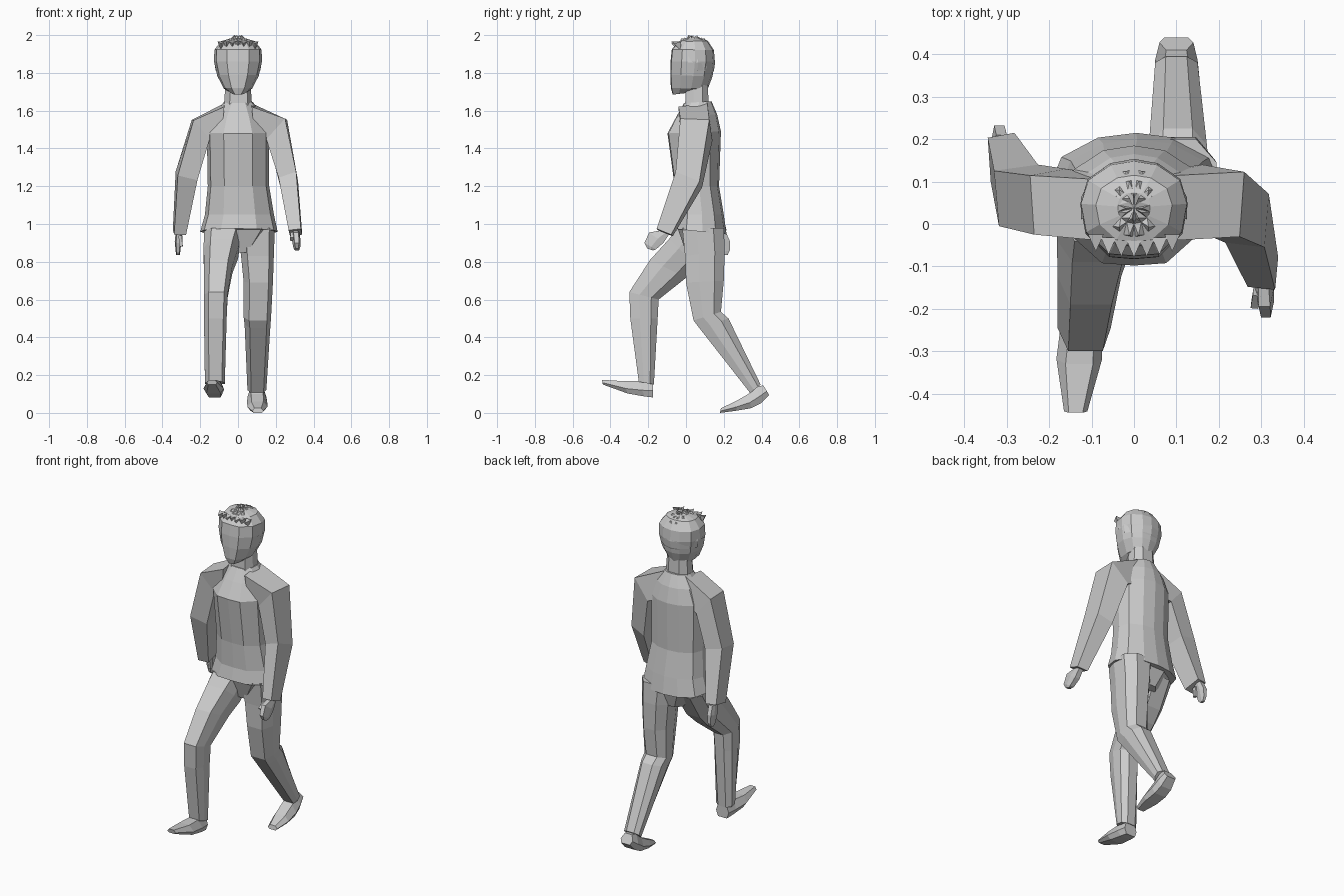
import bpy, bmesh, math
from mathutils import Vector

grey = bpy.data.materials.new("plain grey")
grey.diffuse_color = (0.6, 0.6, 0.6, 1)

# Cross-sections in unit (u, v): u runs across x, v from the first edge to the second
BOX = [(0, .08), (.9, 0), (1, .9), (.1, 1)]
OCT = [(.2, 0), (.85, 0), (1, .35), (1, .75), (.75, 1), (.25, 1), (0, .75), (0, .35)]
HEX = [(.2, 0), (.8, 0), (1, .6), (.85, 1), (.15, 1), (0, .6)]
BODY = [(.27, .02), (.5, 0), (.73, .02), (.95, .25), (1, .55), (.93, .8), (.72, .96),
        (.5, 1), (.28, .96), (.07, .8), (0, .55), (.05, .25)]


def finish(name, bm):
    bmesh.ops.recalc_face_normals(bm, faces=bm.faces)
    me = bpy.data.meshes.new(name)
    bm.to_mesh(me)
    bm.free()
    me.materials.append(grey)
    ob = bpy.data.objects.new(name, me)
    bpy.context.collection.objects.link(ob)
    return ob


def loft(name, section, rings):
    """Each ring: x0, x1, rise of the x1 side, (y, z) of first edge, (y, z) of second edge."""
    bm = bmesh.new()
    rows = []
    for x0, x1, rise, a, b in rings:
        rows.append([bm.verts.new((x0 + (x1 - x0) * u, a[0] + (b[0] - a[0]) * v,
                                   a[1] + (b[1] - a[1]) * v + rise * u)) for u, v in section])
    n = len(section)
    for r, s in zip(rows, rows[1:]):
        for i in range(n):
            j = (i + 1) % n
            bm.faces.new((r[i], r[j], s[j], s[i]))
    bm.faces.new(rows[0])
    bm.faces.new(rows[-1])
    return finish(name, bm)


# Jacket with flared hem
loft("jacket", BODY, [
    (-.20, .21, 0, (-.07, .975), (.215, .945)),
    (-.175, .19, 0, (-.055, 1.05), (.20, 1.05)),
    (-.16, .165, 0, (-.06, 1.2), (.175, 1.2)),
    (-.165, .165, 0, (-.098, 1.48), (.185, 1.49)),
    (-.125, .125, 0, (-.05, 1.57), (.165, 1.58)),
    (-.075, .08, 0, (-.01, 1.64), (.135, 1.65)),
])
loft("neck", OCT, [
    (-.075, .075, 0, (-.005, 1.62), (.12, 1.62)),
    (-.065, .065, 0, (0, 1.76), (.115, 1.76)),
])

# Sleeves, left one swung forward and right one swung back
loft("left_sleeve", BOX, [
    (.09, .07, .19, (-.04, 1.45), (.13, 1.45)),
    (.15, .26, .12, (-.03, 1.45), (.14, 1.43)),
    (.215, .318, .03, (-.055, 1.25), (.085, 1.19)),
    (.268, .34, .005, (-.155, .97), (-.07, .935)),
])
loft("right_sleeve", BOX, [
    (-.09, -.07, .19, (-.04, 1.45), (.12, 1.45)),
    (-.15, -.245, .11, (-.025, 1.45), (.13, 1.44)),
    (-.215, -.33, .03, (-.005, 1.23), (.14, 1.25)),
    (-.275, -.345, .005, (.10, .94), (.215, .965)),
])

# Hands with a thumb each
loft("left_hand", HEX, [
    (.285, .325, 0, (-.14, .965), (-.09, .945)),
    (.285, .33, 0, (-.195, .955), (-.12, .90)),
    (.292, .33, 0, (-.22, .90), (-.16, .865)),
    (.30, .325, 0, (-.205, .87), (-.175, .86)),
])
loft("left_thumb", BOX, [
    (.28, .30, 0, (-.17, .96), (-.15, .92)),
    (.275, .295, 0, (-.20, .93), (-.18, .91)),
])
loft("right_hand", HEX, [
    (-.33, -.295, 0, (.16, .955), (.21, .96)),
    (-.335, -.30, 0, (.165, .90), (.232, .91)),
    (-.33, -.305, 0, (.18, .85), (.232, .86)),
    (-.328, -.308, 0, (.195, .835), (.22, .835)),
])
loft("right_thumb", BOX, [
    (-.315, -.295, 0, (.15, .94), (.18, .94)),
    (-.31, -.292, 0, (.155, .88), (.175, .88)),
])

# Trouser legs, left one trailing and right one stepping forward
loft("left_trouser_leg", OCT, [
    (.0, .195, 0, (-.02, .98), (.20, .98)),
    (.015, .19, 0, (-.005, .83), (.205, .86)),
    (.03, .185, 0, (.0, .69), (.20, .70)),
    (.03, .175, 0, (.04, .49), (.185, .535)),
    (.035, .172, 0, (.07, .45), (.225, .50)),
    (.05, .15, 0, (.34, .105), (.395, .15)),
])
loft("right_trouser_leg", OCT, [
    (-.18, .02, 0, (-.04, .98), (.15, .93)),
    (-.182, .0, 0, (-.09, .92), (.06, .78)),
    (-.18, -.03, 0, (-.19, .81), (.0, .715)),
    (-.18, -.055, 0, (-.30, .64), (-.145, .60)),
    (-.18, -.06, 0, (-.295, .50), (-.15, .50)),
    (-.175, -.07, 0, (-.25, .165), (-.17, .15)),
])
loft("trouser_seat", OCT, [
    (-.165, .18, 0, (-.045, .98), (.19, .98)),
    (-.06, .07, 0, (.0, .85), (.15, .85)),
])

# Shoes, lofted from heel to toe
loft("left_shoe", HEX, [
    (.06, .14, 0, (.41, .145), (.44, .095)),
    (.05, .15, 0, (.375, .14), (.395, .05)),
    (.048, .155, 0, (.33, .10), (.345, .025)),
    (.05, .155, 0, (.26, .06), (.27, .012)),
    (.075, .135, 0, (.185, .025), (.18, .0)),
])
loft("right_shoe", HEX, [
    (-.165, -.08, 0, (-.175, .17), (-.175, .082)),
    (-.172, -.075, 0, (-.25, .17), (-.22, .087)),
    (-.183, -.075, 0, (-.33, .168), (-.31, .103)),
    (-.165, -.11, 0, (-.445, .175), (-.44, .15)),
])

# Head: stacked oval rings from chin to crown
loft("head", BODY, [
    (-.035, .035, 0, (-.07, 1.685), (.06, 1.70)),
    (-.075, .075, 0, (-.08, 1.72), (.115, 1.715)),
    (-.11, .11, 0, (-.083, 1.79), (.14, 1.78)),
    (-.127, .127, 0, (-.082, 1.86), (.153, 1.86)),
    (-.125, .125, 0, (-.075, 1.925), (.148, 1.92)),
    (-.09, .09, 0, (-.04, 1.965), (.115, 1.97)),
    (-.04, .04, 0, (.0, 1.98), (.075, 1.985)),
])

# Hair: cropped ball whose faces are raised into small spikes
bm = bmesh.new()
bmesh.ops.create_uvsphere(bm, u_segments=14, v_segments=10, radius=1)
for v in bm.verts:
    v.co = Vector((v.co.x * .128, v.co.y * .117 + .037, v.co.z * .133 + 1.855))
# the hairline rises from the nape to the forehead
low = [f for f in bm.faces if f.calc_center_median().z < 1.86 - (f.calc_center_median().y - .04) * .75]
bmesh.ops.delete(bm, geom=low, context='FACES')
bm.normal_update()
crown = [f for f in bm.faces if f.calc_center_median().z > 1.9]
normals = [f.normal.copy() for f in crown]
poked = bmesh.ops.poke(bm, faces=crown)
for v, nrm in zip(poked['verts'], normals):
    v.co += nrm * .016
# fringe tuft points over the forehead
for i in range(-3, 4):
    x = i * .03
    y = -.068 + 1.6 * x * x
    a = [bm.verts.new(p) for p in ((x - .018, y + .03, 1.965), (x + .018, y + .03, 1.965),
                                   (x, y + .025, 1.92), (x, y - .01, 1.965 - .01 * (i % 2)))]
    for t in ((0, 1, 2), (0, 1, 3), (1, 2, 3), (0, 2, 3)):
        bm.faces.new([a[k] for k in t])
finish("hair", bm)
